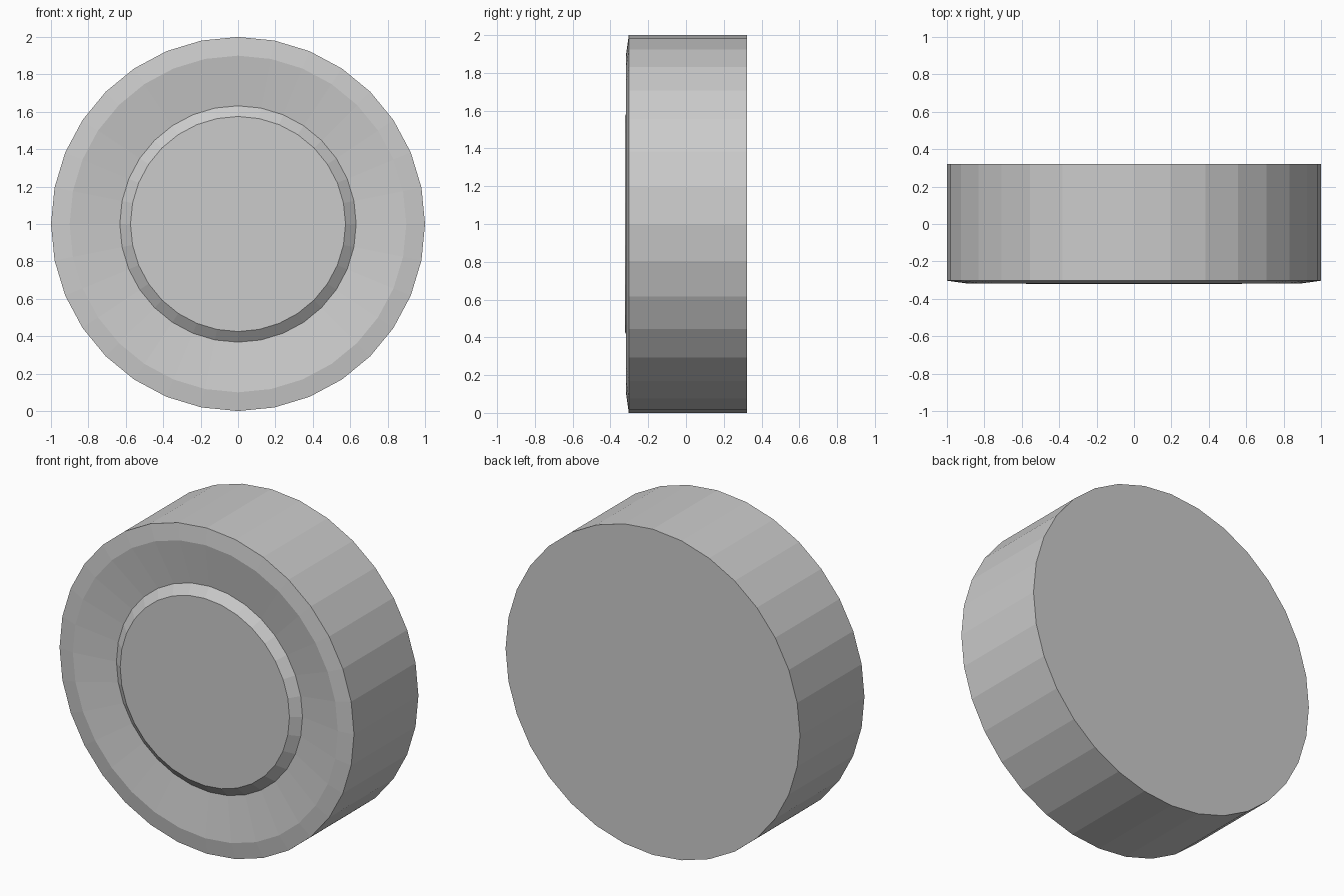
import bpy, bmesh
from math import sin, cos, pi

if "Cube" in bpy.data.objects:
    bpy.data.objects.remove(bpy.data.objects["Cube"])

SIDES = 32
# Profile as (radius, y): back rim, tread, front lip, dished sidewall, raised hub
PROFILE = [(1.0, 0.322), (1.0, -0.303), (0.9, -0.317), (0.632, -0.277), (0.575, -0.322)]


def lathe(name, profile, sides, height):
    """Revolve a profile about a horizontal y axis at the given height, with flat caps."""
    bm = bmesh.new()
    rings = [[bm.verts.new((r * sin(2 * pi * i / sides), y, height + r * cos(2 * pi * i / sides)))
              for i in range(sides)] for r, y in profile]
    for a, b in zip(rings, rings[1:]):
        for i in range(sides):
            j = (i + 1) % sides
            bm.faces.new((a[i], a[j], b[j], b[i]))
    bm.faces.new(rings[0])
    bm.faces.new(rings[-1])
    bmesh.ops.recalc_face_normals(bm, faces=bm.faces[:])
    mesh = bpy.data.meshes.new(name)
    bm.to_mesh(mesh)
    bm.free()
    obj = bpy.data.objects.new(name, mesh)
    bpy.context.collection.objects.link(obj)
    return obj


# Solid wheel, flat shaded
lathe("wheel", PROFILE, SIDES, 1.0)
